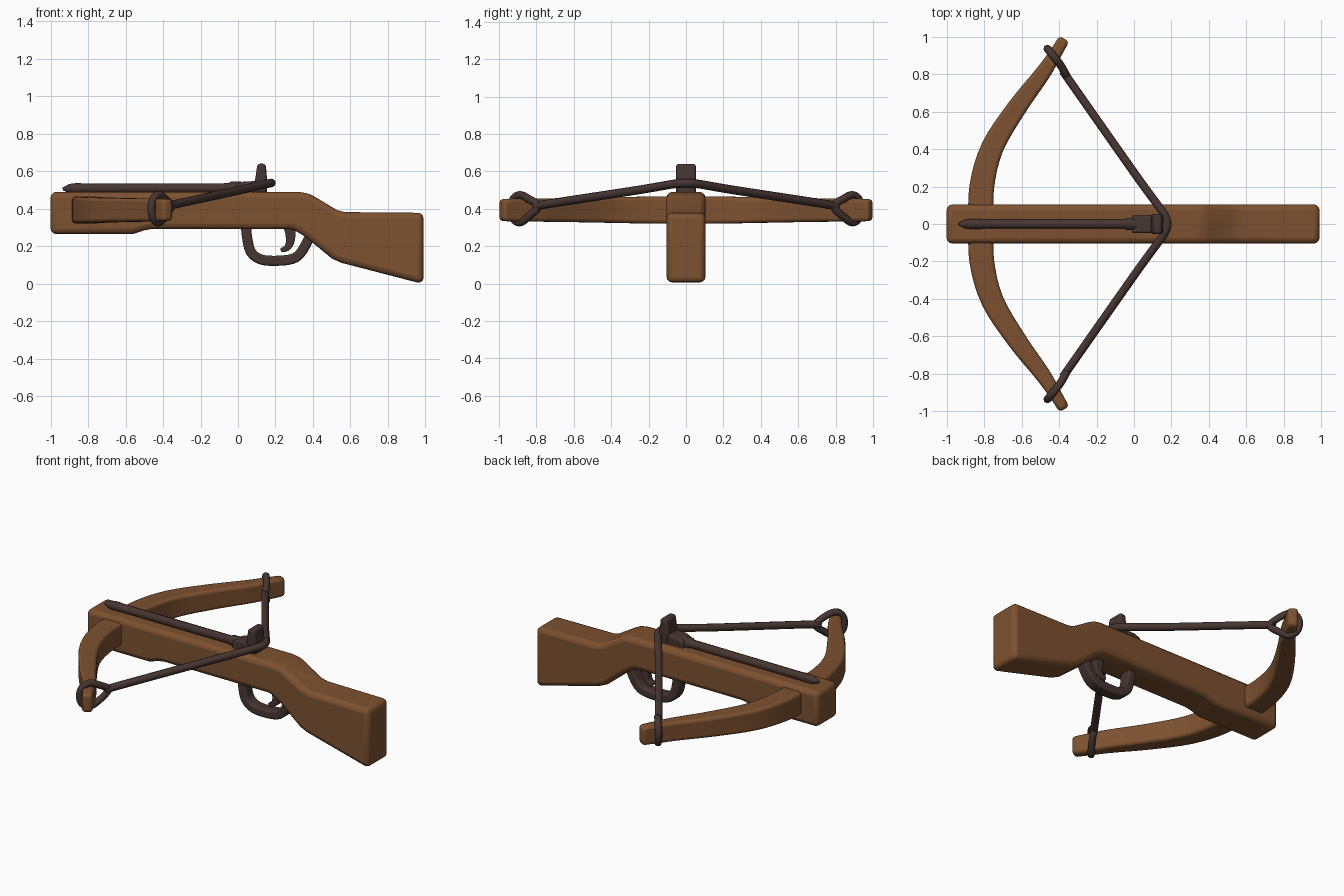
import bpy, bmesh, math
from mathutils import Vector

if "Cube" in bpy.data.objects:
    bpy.data.objects.remove(bpy.data.objects["Cube"])


def material(name, color):
    m = bpy.data.materials.new(name)
    m.diffuse_color = (*color, 1)
    m.use_nodes = True
    m.node_tree.nodes["Principled BSDF"].inputs["Base Color"].default_value = m.diffuse_color
    return m


WOOD = material("brown wood", (0.205, 0.083, 0.030))
DARK = material("dark brown", (0.062, 0.036, 0.031))


def finish(name, bm, mat, bevel=0, segments=3, angle=40):
    bmesh.ops.recalc_face_normals(bm, faces=bm.faces)
    me = bpy.data.meshes.new(name)
    bm.to_mesh(me)
    bm.free()
    me.materials.append(mat)
    ob = bpy.data.objects.new(name, me)
    bpy.context.collection.objects.link(ob)
    if bevel:
        b = ob.modifiers.new("rounded edges", 'BEVEL')
        b.width, b.segments = bevel, segments
        b.limit_method, b.angle_limit = 'ANGLE', math.radians(20)
    bpy.ops.object.select_all(action='DESELECT')
    bpy.context.view_layer.objects.active = ob
    ob.select_set(True)
    bpy.ops.object.shade_smooth_by_angle(angle=math.radians(angle))
    return ob


def extrude(name, profile, half_width, mat, bevel):
    """Side profile in x, z pulled out to both sides in y."""
    bm = bmesh.new()
    face = bm.faces.new([bm.verts.new((x, -half_width, z)) for x, z in profile])
    new = bmesh.ops.extrude_face_region(bm, geom=[face])["geom"]
    verts = [v for v in new if isinstance(v, bmesh.types.BMVert)]
    bmesh.ops.translate(bm, vec=(0, 2 * half_width, 0), verts=verts)
    return finish(name, bm, mat, bevel)


def smooth_path(pts, steps=5, closed=False):
    """Catmull-Rom curve through points of any dimension."""
    n, out = len(pts), []
    get = lambda i: Vector(pts[i % n] if closed else pts[max(0, min(n - 1, i))])
    for i in range(n if closed else n - 1):
        a, b, c, d = (get(i + k) for k in (-1, 0, 1, 2))
        for s in range(steps):
            t = s / steps
            out.append(0.5 * (2 * b + (c - a) * t + (2 * a - 5 * b + 4 * c - d) * t * t
                              + (3 * b - a - 3 * c + d) * t ** 3))
    return out if closed else out + [get(n - 1)]


def sweep(name, path, sizes, up, mat, sides=12, closed=False, bevel=0):
    """Section of half width (across) and half height (along up) swept on a path."""
    bm, rings, n, up = bmesh.new(), [], len(path), Vector(up)
    for i, p in enumerate(path):
        if closed:
            t = path[(i + 1) % n] - path[i - 1]
        else:
            t = path[min(n - 1, i + 1)] - path[max(0, i - 1)]
        side = up.cross(t).normalized()
        top = t.cross(side).normalized()
        w, h = sizes[i] if isinstance(sizes, list) else sizes
        ring = []
        for k in range(sides):
            a = 2 * math.pi * (k + 0.5) / sides
            f = math.sqrt(2) if sides == 4 else 1
            ring.append(bm.verts.new(p + side * w * f * math.cos(a) + top * h * f * math.sin(a)))
        rings.append(ring)
    for i in range(n if closed else n - 1):
        a, b = rings[i], rings[(i + 1) % n]
        for k in range(sides):
            j = (k + 1) % sides
            bm.faces.new((a[k], a[j], b[j], b[k]))
    if not closed:
        bm.faces.new(rings[0])
        bm.faces.new(rings[-1])
    return finish(name, bm, mat, bevel)


# Wooden stock with sloped grip and deep butt
extrude("stock", [(-1, 0.265), (-1, 0.49), (0.32, 0.49), (0.38, 0.482), (0.53, 0.392),
                  (0.57, 0.382), (0.99, 0.378), (0.99, 0.002), (0.95, 0.008), (0.55, 0.112),
                  (0.50, 0.135), (0.36, 0.25), (0.29, 0.292), (-0.46, 0.292),
                  (-0.50, 0.285), (-0.56, 0.265)], 0.104, WOOD, 0.03)

# Bow: one swept limb running from tip to tip; rows are x, y, half width, half height
half = [(-0.815, 0.0, 0.068, 0.072), (-0.812, 0.2, 0.066, 0.072), (-0.755, 0.41, 0.06, 0.068),
        (-0.625, 0.62, 0.052, 0.064), (-0.49, 0.80, 0.042, 0.062), (-0.425, 0.90, 0.034, 0.062),
        (-0.372, 0.988, 0.03, 0.058)]
rows = [(x, -y, w, h) for x, y, w, h in half[:0:-1]] + half
curve = smooth_path(rows, 4)
sweep("bow", [Vector((c[0], c[1], 0.393)) for c in curve], [(c[2], c[3]) for c in curve],
      (0, 0, 1), WOOD, sides=4, bevel=0.018)

# Bowstring, bent around the catch
arm = [(-0.375, 0.81, 0.41), (-0.33, 0.745, 0.425), (0.0, 0.275, 0.497), (0.12, 0.11, 0.525),
       (0.165, 0.045, 0.535)]
string = arm + [(0.178, 0, 0.537)] + [(x, -y, z) for x, y, z in arm[::-1]]
sweep("bowstring", smooth_path(string), (0.023, 0.023), (0, 0, 1), DARK, sides=10)

# String loops around both bow tips
loop = [(-0.36, 0.79, 0.413), (-0.39, 0.845, 0.455), (-0.425, 0.89, 0.474), (-0.453, 0.925, 0.45),
        (-0.462, 0.935, 0.4), (-0.453, 0.925, 0.35), (-0.425, 0.89, 0.326), (-0.39, 0.845, 0.355)]
for label, s in (("left", 1), ("right", -1)):
    pts = smooth_path([(x, s * y, z) for x, y, z in loop], 4, True)
    sweep(label + "_string_loop", pts, (0.021, 0.021), (0.82, s * 0.57, 0), DARK, 10, True)

# Bolt with pointed tip lying on the stock
bolt = [(-0.935, 0.008, 0.505), (-0.90, 0.024, 0.508), (-0.86, 0.029, 0.508),
        (-0.80, 0.026, 0.508), (-0.05, 0.026, 0.51), (-0.04, 0.034, 0.51), (0.02, 0.034, 0.51)]
sweep("bolt", [Vector((x, 0, z)) for x, r, z in bolt], [(r, r) for x, r, z in bolt],
      (0, 0, 1), DARK, sides=10)

# Catch: low block with an upright rear tab
extrude("catch_block", [(-0.01, 0.47), (-0.01, 0.53), (0.03, 0.545), (0.155, 0.55),
                        (0.155, 0.47)], 0.048, DARK, 0.01)
extrude("catch_tab", [(0.092, 0.48), (0.092, 0.56), (0.104, 0.64), (0.148, 0.64),
                      (0.155, 0.56), (0.155, 0.48)], 0.053, DARK, 0.014)

# Trigger guard and trigger
guard = [(0.042, 0, 0.32), (0.048, 0, 0.25), (0.068, 0, 0.17), (0.12, 0, 0.13), (0.20, 0, 0.122),
         (0.29, 0, 0.132), (0.335, 0, 0.165), (0.37, 0, 0.225), (0.39, 0, 0.27)]
sweep("trigger_guard", smooth_path(guard, 3), (0.027, 0.038), (0, 1, 0), DARK, 4, bevel=0.012)
trigger = [(0.27, 0, 0.32, 0.032), (0.28, 0, 0.27, 0.028), (0.277, 0, 0.22, 0.022),
           (0.26, 0, 0.19, 0.017), (0.228, 0, 0.178, 0.011)]
curve = smooth_path(trigger, 3)
sweep("trigger", [Vector(c[:3]) for c in curve], [(c[3], 0.024) for c in curve],
      (0, 1, 0), DARK, 4, bevel=0.006)
